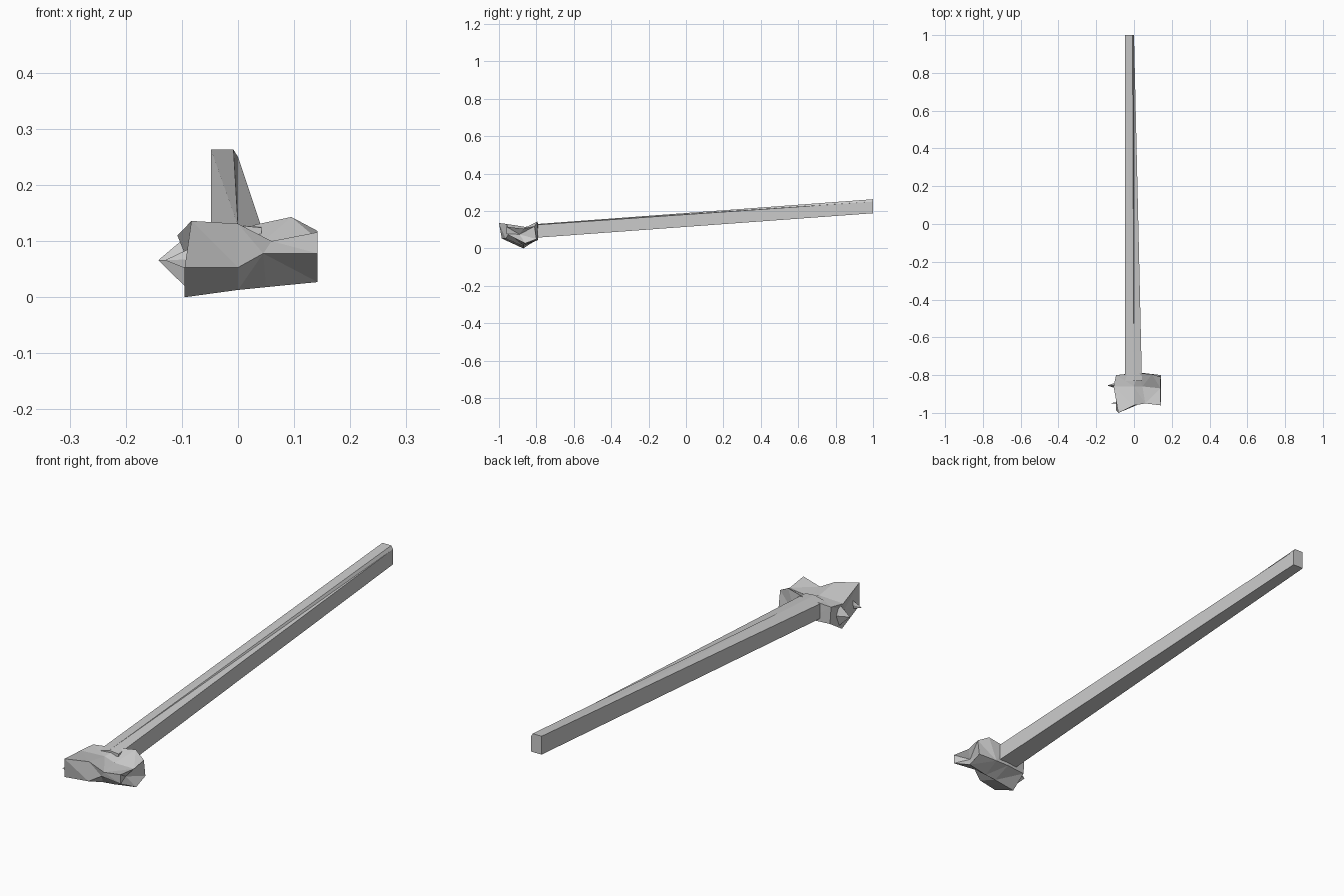
import bpy, bmesh
from mathutils import Vector


def loft(name, rings, start_tip=None, end_tip=None):
    """Join matching rings of points; ends are flat caps or fans to a tip."""
    bm = bmesh.new()
    vs = [[bm.verts.new(p) for p in r] for r in rings]
    n = len(rings[0])
    for a, b in zip(vs, vs[1:]):
        for i in range(n):
            j = (i + 1) % n
            bm.faces.new((a[i], a[j], b[j], b[i]))
    for ring, tip in ((vs[0], start_tip), (vs[-1], end_tip)):
        if tip is None:
            bm.faces.new(ring)
        else:
            t = bm.verts.new(tip)
            for i in range(n):
                bm.faces.new((ring[i], ring[(i + 1) % n], t))
    bmesh.ops.triangulate(bm, faces=bm.faces[:])
    bmesh.ops.recalc_face_normals(bm, faces=bm.faces[:])
    mesh = bpy.data.meshes.new(name)
    bm.to_mesh(mesh)
    bm.free()
    ob = bpy.data.objects.new(name, mesh)
    bpy.context.collection.objects.link(ob)
    return ob


# Tapered, slightly twisted handle rising toward the back
loft("handle", [
    [(-0.048, -0.83, 0.055), (0.042, -0.83, 0.055), (0.042, -0.83, 0.124),
     (0.0, -0.83, 0.128), (-0.048, -0.83, 0.115)],
    [(-0.048, 1.0, 0.188), (0.0, 1.0, 0.188), (0.0, 1.0, 0.25),
     (-0.008, 1.0, 0.263), (-0.048, 1.0, 0.263)],
])

# Chipped head: front low, keel, back low, back top, mid top, front top
loft("head", [
    [(-0.095, -0.985, 0.053), (-0.095, -0.87, 0.0), (-0.09, -0.80, 0.045),
     (-0.095, -0.80, 0.115), (-0.108, -0.86, 0.11), (-0.083, -1.0, 0.136)],
    [(0.0, -0.965, 0.053), (0.0, -0.87, 0.013), (0.0, -0.79, 0.045),
     (0.02, -0.79, 0.127), (0.0, -0.86, 0.115), (0.0, -0.96, 0.131)],
    [(0.045, -0.945, 0.078), (0.05, -0.87, 0.018), (0.06, -0.79, 0.045),
     (0.095, -0.795, 0.143), (0.045, -0.86, 0.10), (0.06, -0.95, 0.10)],
    [(0.142, -0.96, 0.078), (0.142, -0.86, 0.027), (0.142, -0.80, 0.05),
     (0.142, -0.81, 0.118), (0.14, -0.87, 0.105), (0.142, -0.96, 0.116)],
], start_tip=(-0.092, -0.89, 0.07), end_tip=(0.115, -0.89, 0.075))

# Thin splinters on the left side: y, thickness, low z, high z, tip x
for name, y, t, lo, hi, tip in (("rear_splinter", -0.855, 0.018, 0.015, 0.11, -0.142),
                                ("front_splinter", -0.948, 0.004, 0.05, 0.085, -0.13)):
    loft(name, [[(-0.085, y - t, (lo + hi) / 2), (-0.09, y, lo),
                 (-0.085, y + t, (lo + hi) / 2), (-0.09, y, hi)]],
         end_tip=(tip, y, 0.066))
